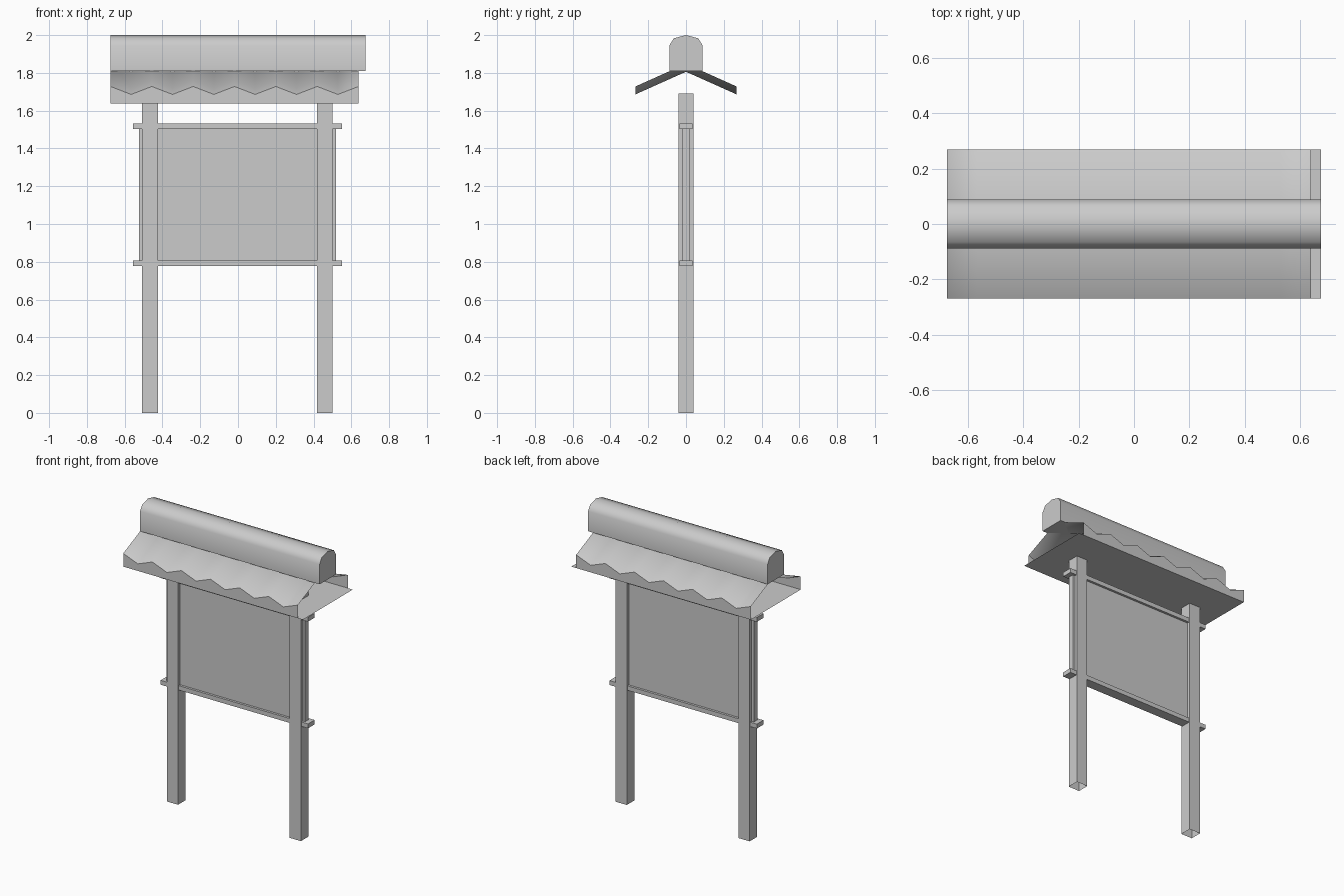
import bpy, bmesh, math

if "Cube" in bpy.data.objects:
    bpy.data.objects.remove(bpy.data.objects["Cube"])

CX = -0.003  # the frame sits slightly left of the roof centre


def make(name, verts, faces, smooth=None):
    me = bpy.data.meshes.new(name)
    me.from_pydata(verts, [], faces)
    bm = bmesh.new()
    bm.from_mesh(me)
    bmesh.ops.recalc_face_normals(bm, faces=bm.faces)
    bm.to_mesh(me)
    bm.free()
    ob = bpy.data.objects.new(name, me)
    bpy.context.collection.objects.link(ob)
    if smooth:
        bpy.ops.object.select_all(action='DESELECT')
        ob.select_set(True)
        bpy.context.view_layer.objects.active = ob
        bpy.ops.object.shade_smooth_by_angle(angle=math.radians(smooth))
    return ob


def box(name, x0, x1, y, z0, z1, open_bottom=False):
    v = [(a, b, c) for c in (z0, z1) for a, b in ((x0, -y), (x1, -y), (x1, y), (x0, y))]
    f = [(4, 5, 6, 7)] + [(i, (i + 1) % 4, 4 + (i + 1) % 4, 4 + i) for i in range(4)]
    if not open_bottom:
        f.append((3, 2, 1, 0))
    return make(name, v, f)


# posts, open underneath
for side, s in (("left", -1), ("right", 1)):
    a, b = sorted((s * 0.42, s * 0.504))
    box(side + "_post", CX + a, CX + b, 0.04, 0, 1.69, True)

# notice panel and its two rails
box("panel", CX - 0.521, CX + 0.521, 0.019, 0.80, 1.51)
box("bottom_rail", CX - 0.554, CX + 0.554, 0.035, 0.778, 0.808)
box("top_rail", CX - 0.554, CX + 0.554, 0.035, 1.503, 1.533)

# flat sheet under the roof
make("roof_underside", [(-0.675, -0.268, 1.638), (0.675, -0.268, 1.638),
                        (0.675, 0.268, 1.638), (-0.675, 0.268, 1.638)], [(0, 1, 2, 3)])

# corrugated roof with fascias front and back, open at the ends
verts, faces = [], []
for i in range(13):
    x = -0.675 + i * 1.313 / 12
    d = 0.042 * (i % 2)
    verts += [(x, -0.268, 1.638), (x, -0.268, 1.728 - d), (x, 0, 1.848 - d),
              (x, 0.268, 1.728 - d), (x, 0.268, 1.638)]
    if i:
        k = 5 * i
        faces += [(k - 5 + j, k + j, k + j + 1, k - 4 + j) for j in range(4)]
make("corrugated_roof", verts, faces, 55)

# rounded ridge cap
prof = [(-0.088, 1.81), (-0.088, 1.945), (-0.065, 1.983), (0, 2.0),
        (0.065, 1.983), (0.088, 1.945), (0.088, 1.81)]
n = len(prof)
verts = [(x, y, z) for x in (-0.675, 0.675) for y, z in prof]
faces = [tuple(range(n)), tuple(range(2 * n - 1, n - 1, -1))]
faces += [(i, (i + 1) % n, n + (i + 1) % n, n + i) for i in range(n)]
make("ridge_cap", verts, faces, 50)
